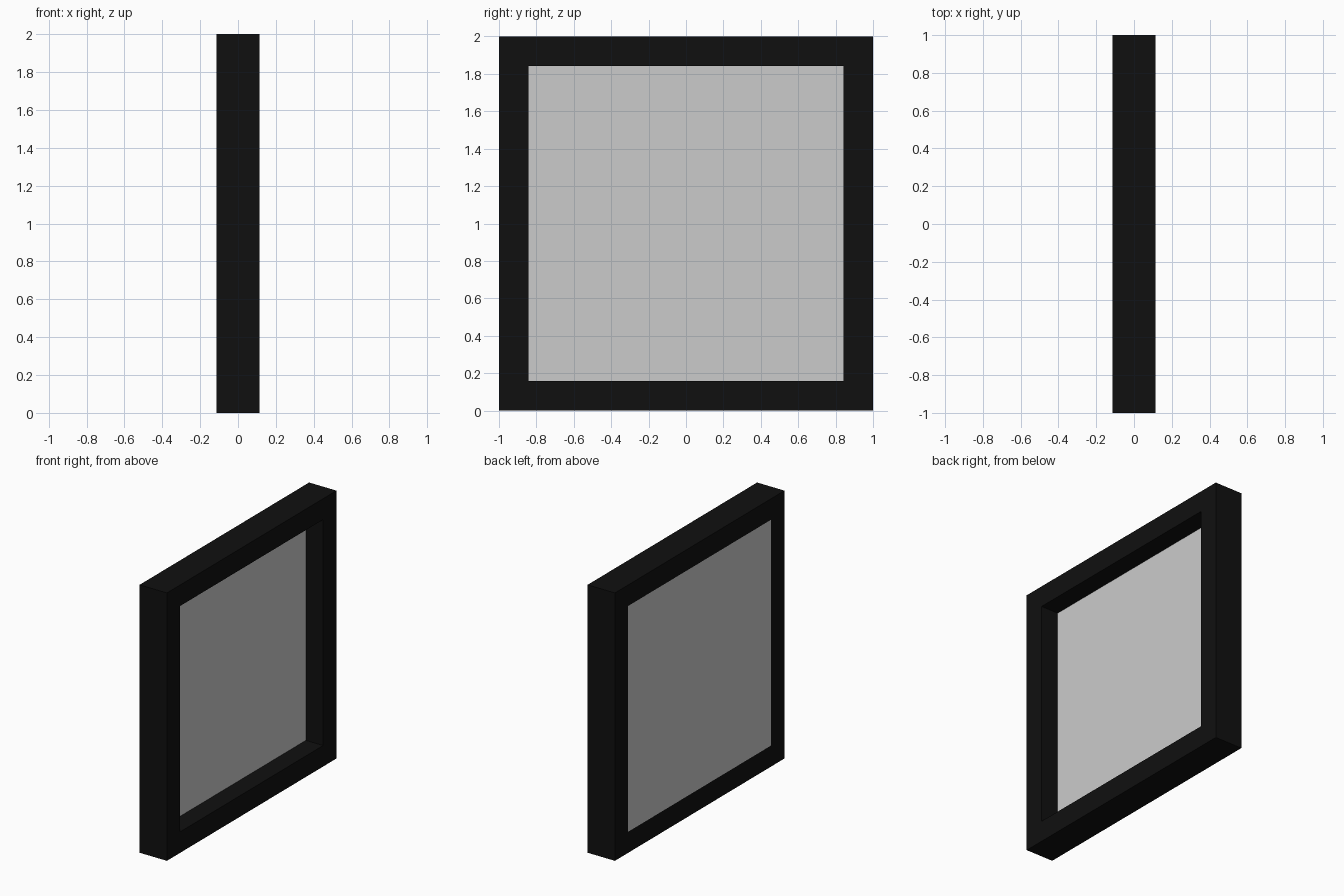
import bpy, bmesh
from mathutils import Vector

if "Cube" in bpy.data.objects:
    bpy.data.objects.remove(bpy.data.objects["Cube"])

HALF_T = 0.113      # half the frame thickness
BORDER = 0.157      # frame border width
PANEL_FRONT = -0.03 # recessed face of the panel


def add_object(name, bm):
    bmesh.ops.recalc_face_normals(bm, faces=bm.faces[:])
    mesh = bpy.data.meshes.new(name)
    bm.to_mesh(mesh)
    bm.free()
    obj = bpy.data.objects.new(name, mesh)
    bpy.context.collection.objects.link(obj)
    return obj


def square(bm, x, half):
    """Square face in the YZ plane, centred on z = 1."""
    return bm.faces.new([bm.verts.new((x, y * half, 1 + z * half))
                         for y, z in ((-1, -1), (1, -1), (1, 1), (-1, 1))])


def extrude_x(bm, distance):
    """Extrude every face along +x into a closed solid."""
    geom = bmesh.ops.extrude_face_region(bm, geom=bm.faces[:], use_keep_orig=True)["geom"]
    verts = [g for g in geom if isinstance(g, bmesh.types.BMVert)]
    bmesh.ops.translate(bm, verts=verts, vec=Vector((distance, 0, 0)))


# Frame: inset square with the centre removed, extruded to full thickness
bm = bmesh.new()
centre = square(bm, -HALF_T, 1.0)
bm.normal_update()
bmesh.ops.inset_individual(bm, faces=[centre], thickness=BORDER, use_even_offset=True)
bmesh.ops.delete(bm, geom=[centre], context='FACES_ONLY')
extrude_x(bm, 2 * HALF_T)
frame = add_object("frame", bm)
black = bpy.data.materials.new("black")
black.diffuse_color = (0.005, 0.005, 0.005, 1)
black.use_nodes = True
black.node_tree.nodes["Principled BSDF"].inputs["Base Color"].default_value = black.diffuse_color
frame.data.materials.append(black)

# Panel: flush with the frame's back, recessed from its front
bm = bmesh.new()
square(bm, -HALF_T, 1.0 - BORDER)
extrude_x(bm, PANEL_FRONT + HALF_T)
add_object("panel", bm)
